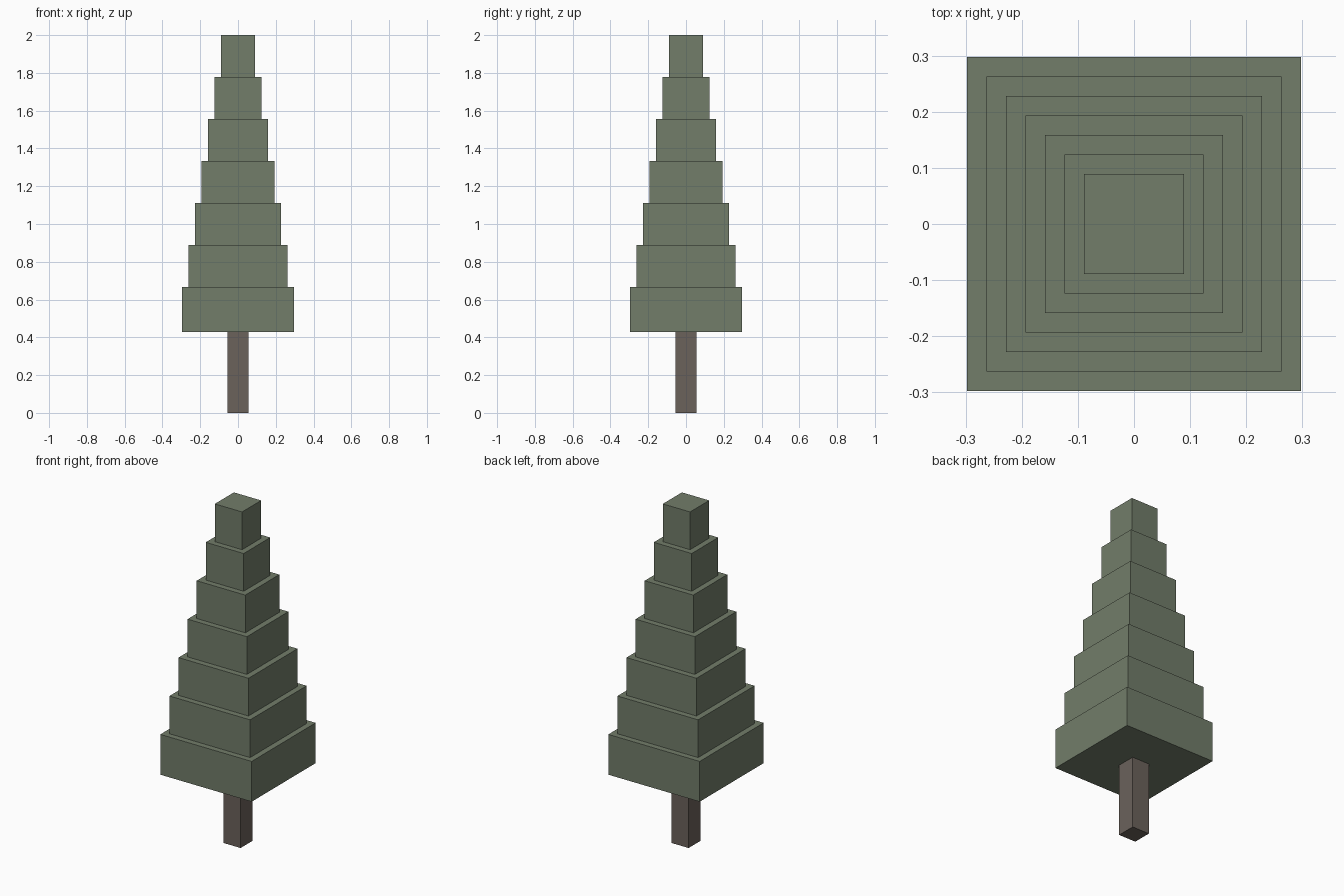
import bpy

if "Cube" in bpy.data.objects:
    bpy.data.objects.remove(bpy.data.objects["Cube"])


def material(name, rgb):
    m = bpy.data.materials.new(name)
    m.diffuse_color = (*rgb, 1)
    m.use_nodes = True
    m.node_tree.nodes["Principled BSDF"].inputs["Base Color"].default_value = m.diffuse_color
    return m


def box(name, half, z0, z1, mat):
    bpy.ops.mesh.primitive_cube_add(size=1, location=(0, 0, (z0 + z1) / 2))
    o = bpy.context.object
    o.name = name
    o.scale = (2 * half, 2 * half, z1 - z0)
    bpy.ops.object.transform_apply(location=False, rotation=False, scale=True)
    o.data.materials.append(mat)


bark = material("bark", (0.147, 0.122, 0.105))
needles = material("needles", (0.168, 0.205, 0.144))

# Square trunk, tucked slightly into the lowest tier
box("trunk", 0.056, 0, 0.444, bark)

# Seven foliage tiers, each narrower and slightly overlapping the one below
STEP = 2 / 9
for i in range(7):
    top = 2 - (6 - i) * STEP
    box(f"foliage_tier_{i + 1}", 0.2975 - 0.0348 * i, top - STEP - 0.015, top, needles)
